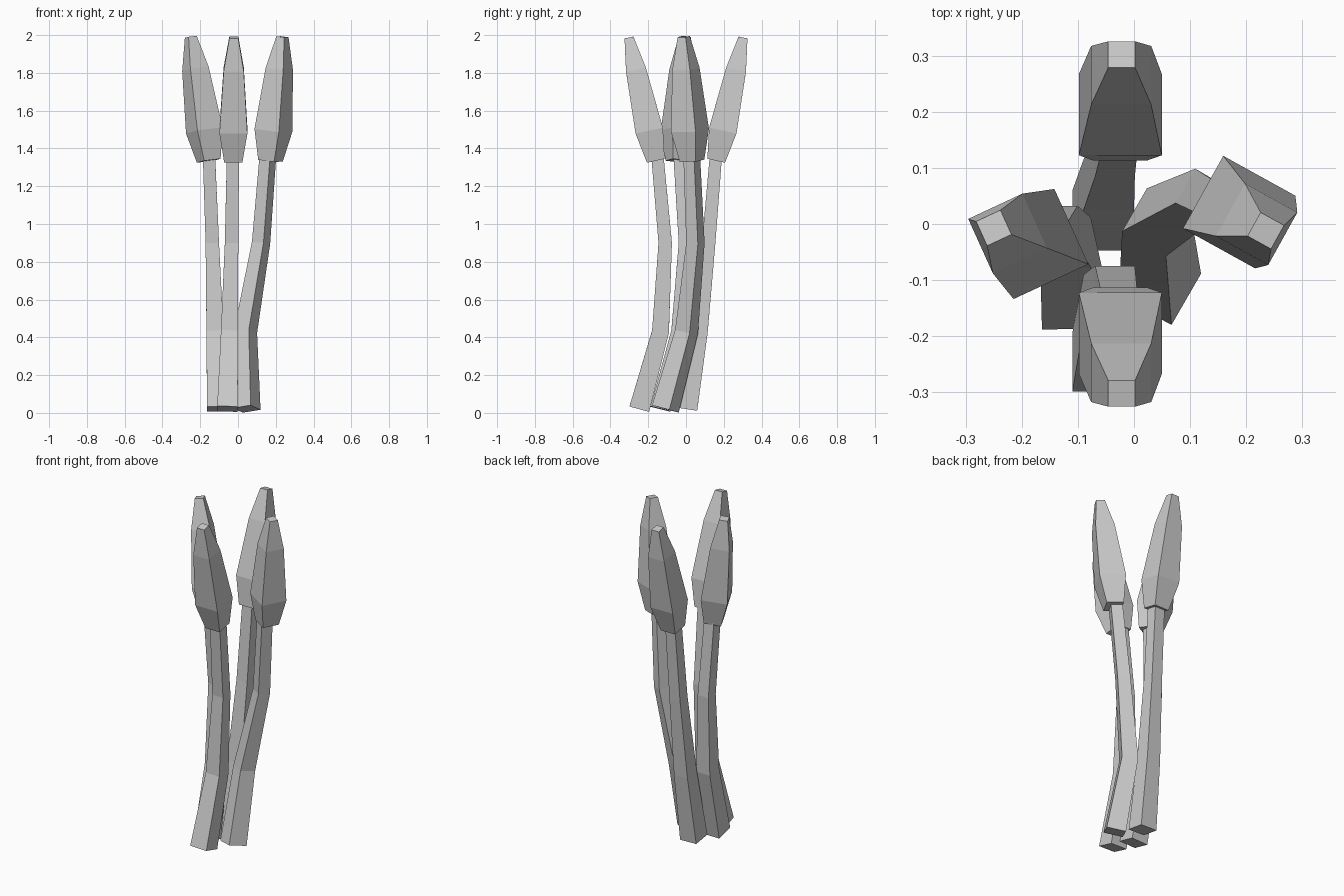
import bpy, bmesh, math
from mathutils import Vector

if "Cube" in bpy.data.objects:
    bpy.data.objects.remove(bpy.data.objects["Cube"])

STEM_SIZES = (0.108, 0.09, 0.071, 0.065)
STEM_Z = (0.021, 0.43, 0.90, 1.345)
BUD_SIZES = (0.096, 0.148, 0.107, 0.048)
BUD_T = (0.0, 0.245, 0.74, 1.0)


def square_loft(name, points, sizes, angle):
    """Loft square rings, each perpendicular to the path, and cap both ends."""
    pts = [Vector(p) for p in points]
    bm = bmesh.new()
    rings = []
    for i, (p, s) in enumerate(zip(pts, sizes)):
        t = Vector()
        if i > 0:
            t += (p - pts[i - 1]).normalized()
        if i < len(pts) - 1:
            t += (pts[i + 1] - p).normalized()
        t.normalize()
        u = Vector((math.cos(angle), math.sin(angle), 0))
        u = (u - t * u.dot(t)).normalized()
        v = t.cross(u)
        h = s / 2
        rings.append([bm.verts.new(p + u * a * h + v * b * h)
                      for a, b in ((-1, -1), (1, -1), (1, 1), (-1, 1))])
    for lo, hi in zip(rings, rings[1:]):
        for k in range(4):
            n = (k + 1) % 4
            bm.faces.new((lo[k], lo[n], hi[n], hi[k]))
    bm.faces.new(rings[0][::-1])
    bm.faces.new(rings[-1])
    bmesh.ops.recalc_face_normals(bm, faces=bm.faces)
    mesh = bpy.data.meshes.new(name)
    bm.to_mesh(mesh)
    bm.free()
    bpy.context.collection.objects.link(bpy.data.objects.new(name, mesh))


# name: stem path (x, y per level), stem turn, bud base, bud tip, bud turn
STALKS = {
    "front": (((-0.056, -0.247), (-0.045, -0.135), (-0.034, -0.110), (-0.027, -0.150)), 0,
              (-0.025, -0.160, 1.335), (-0.022, -0.302, 1.987), 0),
    "back": (((-0.056, 0.006), (-0.045, 0.070), (-0.034, 0.120), (-0.027, 0.157)), 0,
             (-0.025, 0.160, 1.335), (-0.022, 0.302, 1.987), 0),
    "left": (((-0.110, -0.135), (-0.122, -0.033), (-0.136, -0.003), (-0.153, -0.033)), 0,
             (-0.155, -0.045, 1.335), (-0.250, -0.007, 1.991), -65),
    "right": (((0.046, -0.109), (0.040, 0.003), (0.122, 0.050), (0.157, 0.031)), -30,
              (0.172, 0.032, 1.335), (0.235, -0.012, 1.991), -29),
}

for side, (path, stem_turn, base, tip, bud_turn) in STALKS.items():
    # Bent, tapering square stem
    square_loft(side + "_stem", [(x, y, z) for (x, y), z in zip(path, STEM_Z)],
                STEM_SIZES, math.radians(stem_turn))
    # Closed bud leaning outwards
    b, t = Vector(base), Vector(tip)
    square_loft(side + "_bud", [b.lerp(t, f) for f in BUD_T],
                BUD_SIZES, math.radians(bud_turn))
